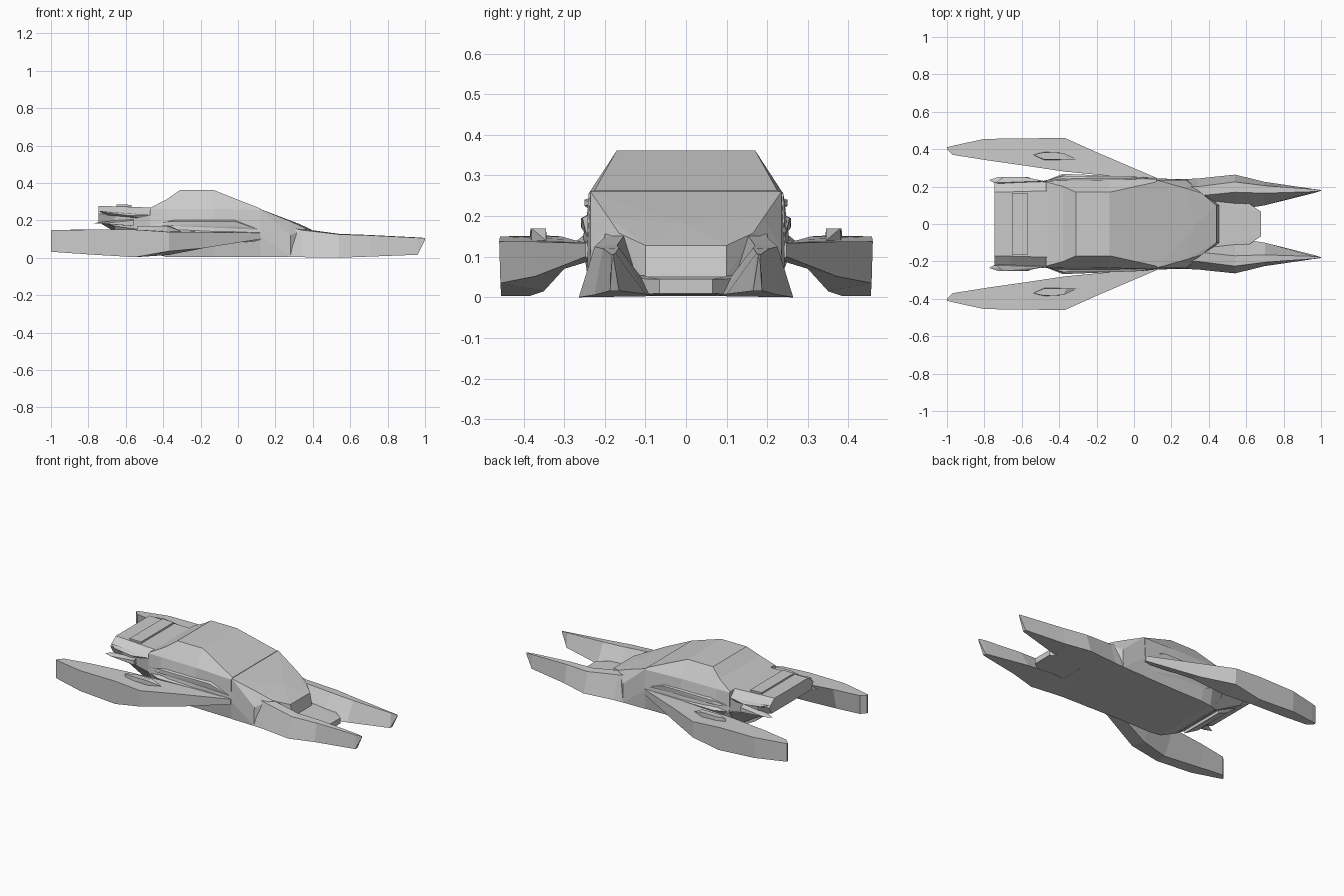
import bpy, bmesh


def finish(name, bm, mirror):
    """Clean the mesh, make an object, optionally mirror it across y."""
    bmesh.ops.recalc_face_normals(bm, faces=bm.faces)
    me = bpy.data.meshes.new(name)
    bm.to_mesh(me)
    bm.free()
    ob = bpy.data.objects.new(name, me)
    bpy.context.collection.objects.link(ob)
    if mirror:
        m = ob.modifiers.new("mirror", 'MIRROR')
        m.use_axis = (False, True, False)
        m.use_mirror_merge = False
    return ob


def loft(name, sections, symmetric=False):
    """Skin closed (y, z) sections placed at x; symmetric ones are half profiles."""
    bm = bmesh.new()
    rings = []
    for x, *pts in sections:
        if symmetric:
            pts = pts + [(-y, z) for y, z in reversed(pts)]
        rings.append([bm.verts.new((x, y, z)) for y, z in pts])
    n = len(rings[0])
    for a, b in zip(rings, rings[1:]):
        for i in range(n):
            j = (i + 1) % n
            bm.faces.new((a[i], a[j], b[j], b[i]))
    bm.faces.new(rings[0])
    bm.faces.new(rings[-1])
    return finish(name, bm, not symmetric)


def hull(name, pts, mirror=False, symmetric=False):
    """Convex faceted block around a few points."""
    if symmetric:
        pts = pts + [(x, -y, z) for x, y, z in pts if y]
    bm = bmesh.new()
    for p in pts:
        bm.verts.new(p)
    r = bmesh.ops.convex_hull(bm, input=bm.verts)
    junk = {v for v in r["geom_interior"] + r["geom_unused"]
            if isinstance(v, bmesh.types.BMVert)}
    if junk:
        bmesh.ops.delete(bm, geom=list(junk), context='VERTS')
    bmesh.ops.dissolve_limit(bm, angle_limit=0.02, verts=bm.verts, edges=bm.edges)
    return finish(name, bm, mirror)


# Main cabin: bottom edge, chine, shoulder, roof edge
loft("cabin", [
    (-0.47, (0.17, 0.03), (0.235, 0.14), (0.23, 0.262), (0.225, 0.266)),
    (-0.38, (0.22, 0.003), (0.25, 0.14), (0.232, 0.262), (0.201, 0.313)),
    (-0.31, (0.23, 0.003), (0.255, 0.14), (0.233, 0.262), (0.17, 0.362)),
    (-0.13, (0.23, 0.003), (0.255, 0.135), (0.235, 0.262), (0.17, 0.362)),
    (0.12, (0.235, 0.003), (0.245, 0.12), (0.24, 0.255), (0.225, 0.263)),
], symmetric=True)

# Rear deck with upswept underside
loft("rear_deck", [
    (-0.745, (0.13, 0.19), (0.20, 0.19), (0.225, 0.235), (0.17, 0.277)),
    (-0.66, (0.15, 0.14), (0.21, 0.17), (0.23, 0.23), (0.172, 0.275)),
    (-0.45, (0.17, 0.02), (0.235, 0.14), (0.225, 0.225), (0.178, 0.268)),
], symmetric=True)
hull("deck_panel", [(x, y, z) for x, z in
                    ((-0.65, 0.26), (-0.65, 0.285), (-0.57, 0.26), (-0.57, 0.283))
                    for y in (-0.165, 0.165)])
hull("rear_block", [(-0.70, 0.09, 0.17), (-0.70, 0.11, 0.20), (-0.58, 0.13, 0.07),
                    (-0.50, 0.15, 0.03), (-0.50, 0.15, 0.20)], symmetric=True)

# Thin rear side fins and collars
hull("rear_fin", [(-0.775, 0.235, 0.185), (-0.73, 0.25, 0.183), (-0.56, 0.25, 0.17),
                  (-0.56, 0.22, 0.17), (-0.56, 0.25, 0.20), (-0.56, 0.22, 0.21),
                  (-0.73, 0.21, 0.19)], mirror=True)
hull("rear_cheek", [(-0.74, 0.22, 0.25), (-0.70, 0.25, 0.24), (-0.58, 0.25, 0.225),
                    (-0.48, 0.23, 0.23), (-0.70, 0.21, 0.22), (-0.48, 0.21, 0.20)],
     mirror=True)

# Long side strips
hull("side_strip", [(-0.46, 0.235, 0.175), (-0.39, 0.258, 0.172), (-0.37, 0.258, 0.195),
                    (-0.02, 0.255, 0.195), (0.11, 0.244, 0.15), (-0.33, 0.235, 0.205),
                    (-0.02, 0.235, 0.205), (0.05, 0.25, 0.165)], mirror=True)
hull("lower_sill", [(-0.55, 0.20, 0.14), (-0.38, 0.268, 0.14), (-0.38, 0.25, 0.155),
                    (0.08, 0.25, 0.135), (0.12, 0.245, 0.11), (-0.3, 0.235, 0.06),
                    (0.11, 0.235, 0.05)], mirror=True)

# Sloping hood and pointed nose
hull("nose", [(0.12, 0, 0.262), (0.12, 0.235, 0.26), (0.12, 0.243, 0.12),
              (0.12, 0.237, 0.003), (0.18, 0, 0.237), (0.28, 0.19, 0.195),
              (0.28, 0.235, 0.12), (0.28, 0.24, 0.003), (0.36, 0.165, 0.158),
              (0.33, 0, 0.18), (0.44, 0.10, 0.128), (0.455, 0.10, 0.05),
              (0.44, 0, 0.10), (0.455, 0.10, 0.003)], symmetric=True)
hull("front_deck", [(0.40, 0.12, 0.003), (0.40, 0.12, 0.055), (0.68, 0.065, 0.045),
                    (0.68, 0.065, 0.01), (0.70, 0.105, 0.01), (0.70, 0.105, 0.045)][:4]
     + [(0.60, 0.12, 0.006), (0.60, 0.12, 0.046)], symmetric=True)

# Twin front prongs: inner bottom, inner top, outer top, outer bottom
loft("front_prong", [
    (0.20, (0.10, 0.003), (0.14, 0.19), (0.20, 0.18), (0.238, 0.003)),
    (0.34, (0.09, 0.003), (0.15, 0.155), (0.20, 0.148), (0.243, 0.003)),
    (0.54, (0.075, 0.003), (0.17, 0.128), (0.225, 0.125), (0.264, 0.0)),
    (0.70, (0.10, 0.008), (0.165, 0.122), (0.205, 0.12), (0.225, 0.006)),
    (0.96, (0.165, 0.016), (0.173, 0.109), (0.186, 0.107), (0.187, 0.016)),
    (1.0, (0.178, 0.095), (0.178, 0.106), (0.182, 0.106), (0.182, 0.095)),
])

# Side pontoons: inner top, outer top, outer bottom, inner bottom
loft("side_pontoon", [
    (0.12, (0.235, 0.135), (0.247, 0.133), (0.247, 0.10), (0.235, 0.09)),
    (-0.18, (0.262, 0.138), (0.375, 0.137), (0.37, 0.052), (0.30, 0.07)),
    (-0.37, (0.28, 0.142), (0.46, 0.138), (0.457, 0.035), (0.35, 0.015)),
    (-0.55, (0.307, 0.15), (0.458, 0.15), (0.455, 0.003), (0.385, 0.003)),
    (-0.80, (0.343, 0.152), (0.455, 0.15), (0.452, 0.018), (0.375, 0.018)),
    (-0.97, (0.37, 0.148), (0.418, 0.148), (0.418, 0.03), (0.372, 0.03)),
    (-1.0, (0.40, 0.147), (0.41, 0.147), (0.41, 0.032), (0.40, 0.032)),
])

# Slanted scoops on the pontoons
hull("pontoon_scoop", [(-0.54, 0.37, 0.14), (-0.54, 0.37, 0.168), (-0.48, 0.342, 0.14),
                       (-0.48, 0.345, 0.17), (-0.38, 0.38, 0.14), (-0.38, 0.38, 0.17),
                       (-0.36, 0.345, 0.17), (-0.30, 0.345, 0.14), (-0.48, 0.385, 0.14),
                       (-0.48, 0.383, 0.17)], mirror=True)
